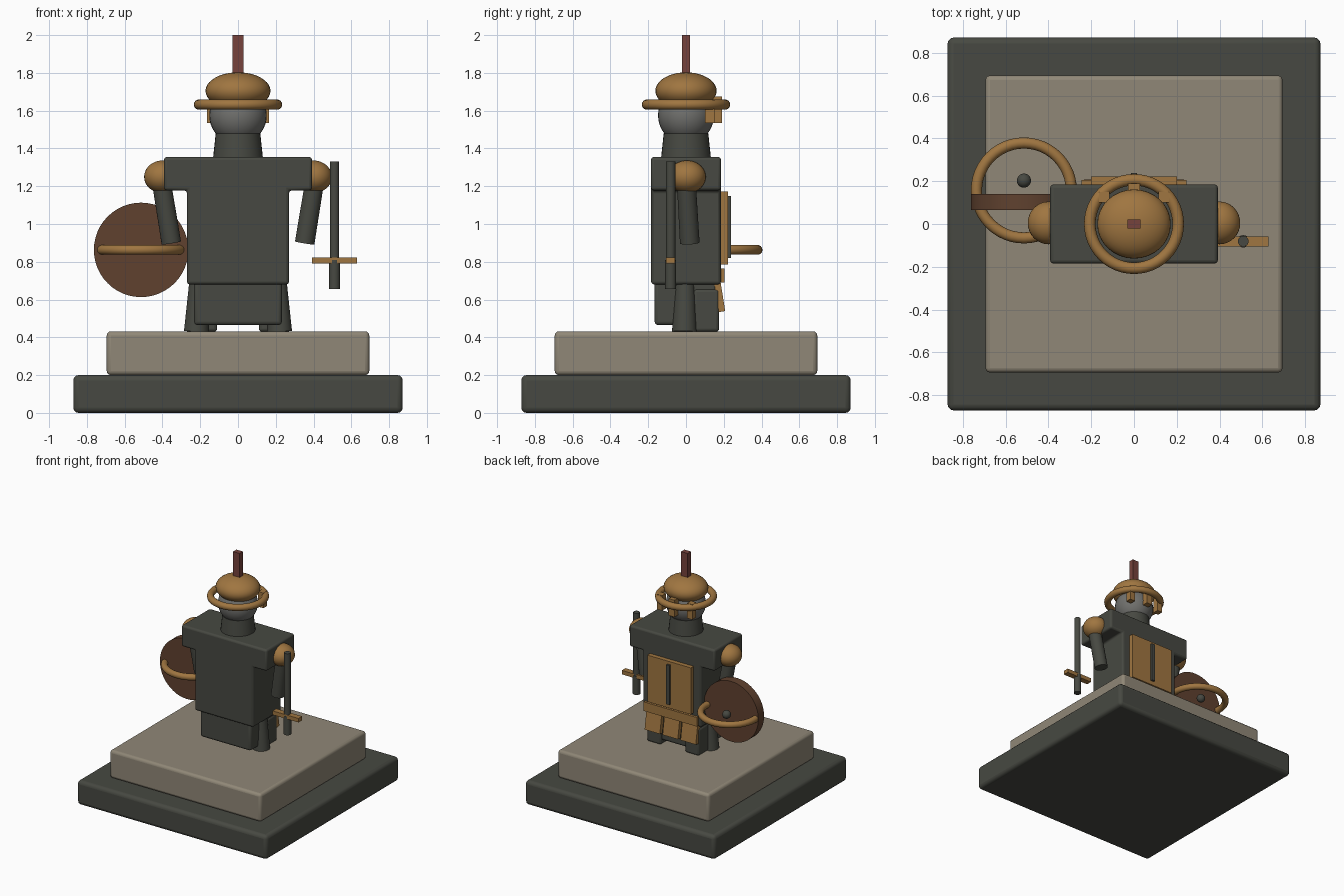
import bpy, math
from mathutils import Vector

if "Cube" in bpy.data.objects:
    bpy.data.objects.remove(bpy.data.objects["Cube"])


def material(name, rgb):
    m = bpy.data.materials.new(name)
    m.diffuse_color = (*rgb, 1)
    m.use_nodes = True
    m.node_tree.nodes["Principled BSDF"].inputs["Base Color"].default_value = m.diffuse_color
    return m


DARK = material("dark iron", (0.063, 0.066, 0.054))
STONE = material("warm stone", (0.28, 0.245, 0.185))
GOLD = material("bronze", (0.35, 0.18, 0.052))
BROWN = material("brown leather", (0.115, 0.053, 0.028))
RED = material("dull red", (0.18, 0.055, 0.045))
GREY = material("grey", (0.165, 0.165, 0.155))


def finish(name, mat, bevel=0, smooth=True):
    o = bpy.context.object
    o.name = o.data.name = name
    o.data.materials.append(mat)
    if bevel:
        b = o.modifiers.new("bevel", 'BEVEL')
        b.width, b.segments = bevel, 3
    if smooth:
        bpy.ops.object.shade_smooth_by_angle(angle=math.radians(35))
    return o


def box(name, mat, x, y, z, bevel=0, rot=(0, 0, 0)):
    """Box from (min, max) ranges on each axis."""
    r = (x, y, z)
    bpy.ops.mesh.primitive_cube_add(size=1, location=[(a + b) / 2 for a, b in r])
    o = bpy.context.object
    o.scale = [b - a for a, b in r]
    bpy.ops.object.transform_apply(location=False, rotation=False, scale=True)
    o.rotation_euler = rot
    return finish(name, mat, bevel, smooth=bevel > 0)


def ball(name, mat, loc, radii):
    bpy.ops.mesh.primitive_uv_sphere_add(segments=32, ring_count=20, radius=1, location=loc)
    bpy.context.object.scale = radii
    bpy.ops.object.transform_apply(location=False, rotation=False, scale=True)
    return finish(name, mat)


def rod(name, mat, a, b, r1, r2, sides=32):
    """Cylinder or cone from point a to point b."""
    a, b = Vector(a), Vector(b)
    d = b - a
    bpy.ops.mesh.primitive_cone_add(vertices=sides, radius1=r1, radius2=r2, depth=d.length,
                                    location=(a + b) / 2,
                                    rotation=d.to_track_quat('Z', 'Y').to_euler())
    return finish(name, mat)


def ring(name, mat, loc, major, minor):
    bpy.ops.mesh.primitive_torus_add(location=loc, major_radius=major, minor_radius=minor,
                                     major_segments=48, minor_segments=14)
    return finish(name, mat)


# Plinth
box("plinth_base", DARK, (-.872, .872), (-.872, .872), (0, .2), .028)
box("plinth_top", STONE, (-.695, .695), (-.695, .695), (.2, .432), .022)

# Torso: T-shaped profile extruded front to back
half = [(.27, .68), (.27, 1.178), (.392, 1.178), (.392, 1.355)]
outline = half + [(-x, z) for x, z in reversed(half)]
n = len(outline)
verts = [(x, y, z) for y in (-.185, .185) for x, z in outline]
faces = [list(range(n)), list(range(2 * n - 1, n - 1, -1))]
faces += [[i, i + n, (i + 1) % n + n, (i + 1) % n] for i in range(n)]
mesh = bpy.data.meshes.new("torso")
mesh.from_pydata(verts, [], faces)
torso = bpy.data.objects.new("torso", mesh)
bpy.context.collection.objects.link(torso)
bpy.ops.object.select_all(action='DESELECT')
bpy.context.view_layer.objects.active = torso
torso.select_set(True)
bpy.ops.object.mode_set(mode='EDIT')
bpy.ops.mesh.select_all(action='SELECT')
bpy.ops.mesh.normals_make_consistent(inside=False)
bpy.ops.object.mode_set(mode='OBJECT')
finish("torso", DARK, .016)

# Skirt and armour plates on the +y side
box("skirt", DARK, (-.232, .232), (-.166, .16), (.465, .695), .018)
box("chest_plate", GOLD, (-.2, .2), (.17, .222), (.785, 1.172))
box("chest_ridge", DARK, (-.015, .015), (.215, .238), (.82, 1.148))
box("belt", GOLD, (-.245, .245), (.165, .205), (.69, .765))
for i in (-1, 0, 1):
    box(f"skirt_plate_{i + 2}", GOLD, (i * .165 - .07, i * .165 + .07), (.158, .192),
        (.535, .735), rot=(math.radians(9), 0, 0))

# Limbs, both sides
for s, side in ((-1, "left"), (1, "right")):
    rod(side + "_leg", DARK, (s * .22, -.008, .43), (s * .205, -.005, .72), .066, .05)
    box(side + "_boot", DARK, *[(sorted((s * .11, s * .24))), (.04, .175), (.43, .655)], .016)
    ball(side + "_shoulder", GOLD, (s * .4, .005, 1.25), (.097, .1, .086))
    rod(side + "_arm", DARK, (s * .41, 0, 1.25), (s * .353, .02, .9), .05, .052)
    box(side + "_cheek_guard", GOLD, sorted((s * .115, s * .163)), (.1, .15), (1.535, 1.66))

# Head and helmet
rod("neck", DARK, (0, 0, 1.34), (0, 0, 1.48), .133, .118)
ball("head", GREY, (0, 0, 1.575), (.152, .148, .152))
ball("helmet_dome", GOLD, (0, 0, 1.705), (.172, .162, .098))
ring("helmet_brim", GOLD, (0, 0, 1.632), .207, .027)
box("nose_guard", GOLD, (-.027, .027), (.14, .19), (1.535, 1.675))
box("crest", RED, (-.03, .03), (-.022, .022), (1.76, 2.0))

# Round shield with a flat-lying ring and a boss
rod("shield_disc", BROWN, (-.513, .065, .863), (-.513, .14, .863), .25, .25, 48)
ring("shield_ring", GOLD, (-.515, .157, .863), .222, .026)
ball("shield_boss", DARK, (-.515, .203, .863), (.033, .033, .033))

# Sword
rod("sword_blade", DARK, (.511, -.081, .8), (.511, -.081, 1.33), .025, .025, 20)
rod("sword_grip", DARK, (.511, -.081, .655), (.511, -.081, .81), .029, .029, 20)
box("sword_guard", GOLD, (.392, .63), (-.106, -.058), (.79, .823))
